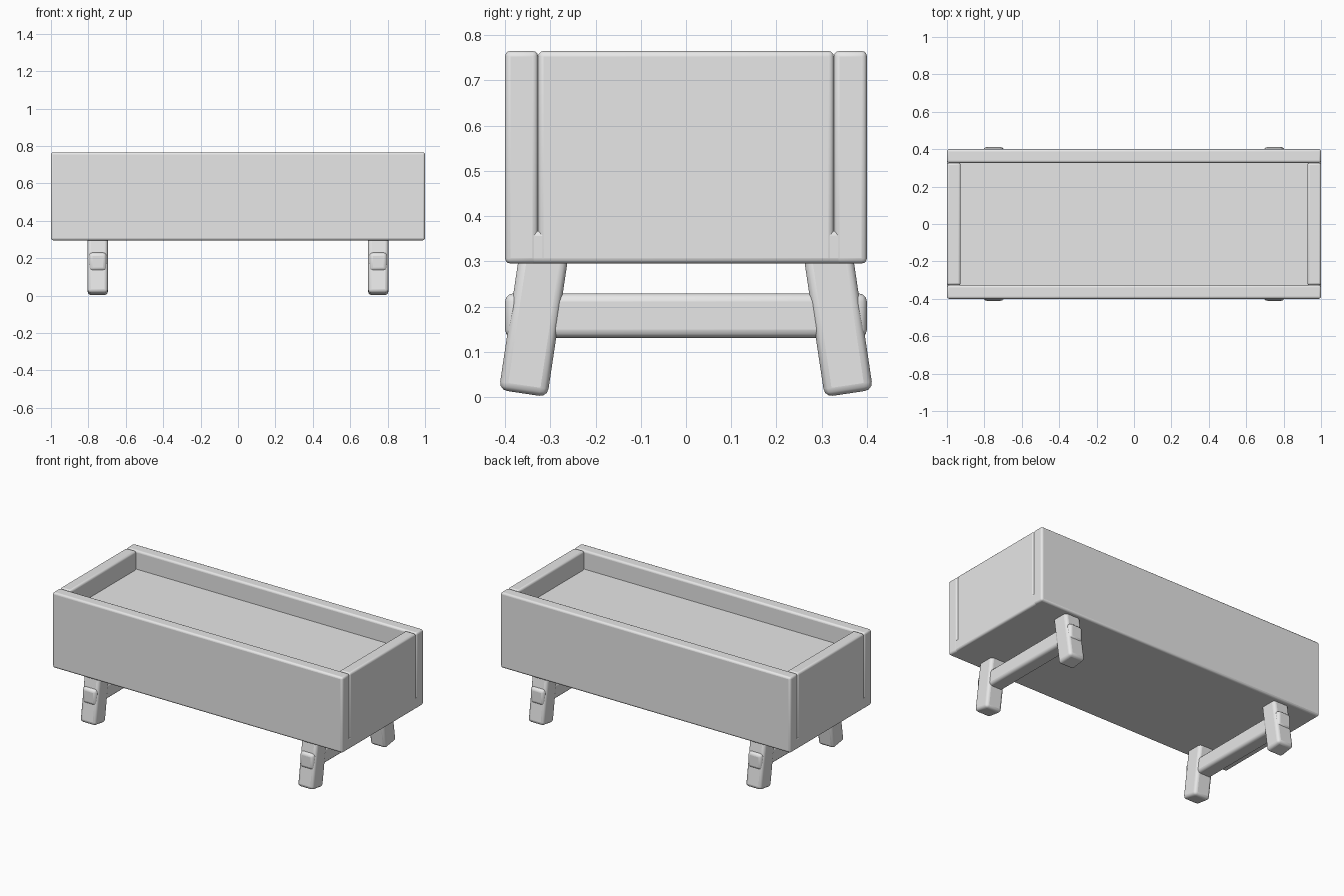
import bpy
import math
from mathutils import Matrix, Vector

cube = bpy.data.objects.get("Cube")
if cube:
    bpy.data.objects.remove(cube, do_unlink=True)

grey = bpy.data.materials.new("light_grey")
grey.use_nodes = True
grey.diffuse_color = (0.8, 0.8, 0.8, 1)
grey.node_tree.nodes["Principled BSDF"].inputs["Base Color"].default_value = (0.8, 0.8, 0.8, 1)


def board(name, centre, size, bevel, tilt=0):
    """Rounded timber block, optionally leaning about the x axis."""
    bpy.ops.mesh.primitive_cube_add(size=1)
    ob = bpy.context.object
    ob.name = ob.data.name = name
    ob.data.transform(Matrix.Diagonal((*size, 1)))
    ob.location = centre
    ob.rotation_euler.x = tilt
    ob.data.materials.append(grey)
    mod = ob.modifiers.new("Rounded edges", "BEVEL")
    mod.width = bevel
    mod.segments = 3
    bpy.ops.object.shade_smooth_by_angle(angle=math.radians(35))
    return ob


BOTTOM, TOP = 0.295, 0.765
HALF_X, HALF_Y, THICK = 1.0, 0.4, 0.073
height = TOP - BOTTOM
mid_z = (TOP + BOTTOM) / 2

# Base slab, just shy of the walls so faces do not overlap
board("base_slab", (0, 0, BOTTOM + THICK / 2),
      (2 * HALF_X - 0.001, 2 * HALF_Y - 0.001, THICK), 0.012)

# Long walls and the end panels between them
for side, label in ((-1, "front"), (1, "back")):
    board(label + "_wall", (0, side * (HALF_Y - THICK / 2), mid_z),
          (2 * HALF_X, THICK, height), 0.012)
for side, label in ((-1, "right"), (1, "left")):
    board(label + "_end_panel", (side * (HALF_X - THICK / 2), 0, mid_z),
          (THICK, 2 * (HALF_Y - THICK), height), 0.012)

# Raised bed filling the box
FILL_TOP = 0.65
board("bed_fill", (0, 0, (BOTTOM + 0.03 + FILL_TOP) / 2),
      (2 * (HALF_X - THICK) + 0.01, 2 * (HALF_Y - THICK) + 0.01, FILL_TOP - BOTTOM - 0.03), 0.003)

# Two trestles: splayed legs joined by a through stretcher
SPLAY = math.radians(8.5)
LEG_LENGTH = 0.345
for side, label in ((-1, "right"), (1, "left")):
    x = side * 0.75
    for depth, end in ((-1, "front"), (1, "back")):
        foot = Vector((x, depth * 0.36, 0.008))
        axis = Vector((0, -depth * math.sin(SPLAY), math.cos(SPLAY)))
        board(f"{label}_{end}_leg", foot + axis * LEG_LENGTH / 2,
              (0.108, 0.108, LEG_LENGTH), 0.018, depth * SPLAY)
    board(label + "_stretcher", (x, 0, 0.18), (0.094, 0.8, 0.098), 0.018)
